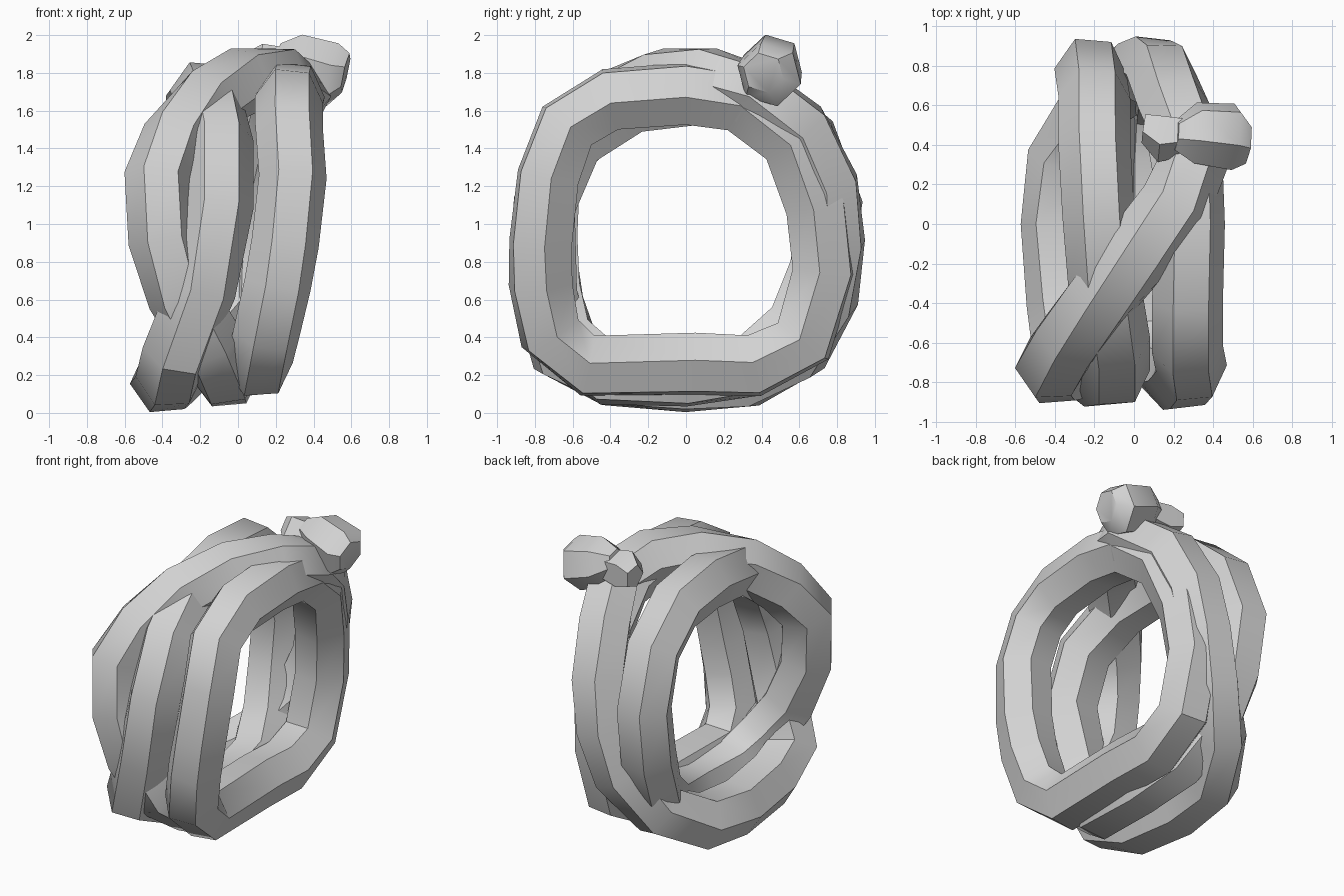
import bpy, bmesh, math
from mathutils import Vector

cube = bpy.data.objects.get("Cube")
if cube:
    bpy.data.objects.remove(cube, do_unlink=True)

mat = bpy.data.materials.new("plain grey")
mat.use_nodes = True
GREY = (0.65, 0.65, 0.65, 1)
mat.diffuse_color = GREY
mat.node_tree.nodes["Principled BSDF"].inputs["Base Color"].default_value = GREY


def bridge(bm, a, b):
    """Join two rings of vertices with quads."""
    for k in range(len(a)):
        j = (k + 1) % len(a)
        bm.faces.new((a[k], a[j], b[j], b[k]))


def finish(name, bm):
    bmesh.ops.recalc_face_normals(bm, faces=bm.faces)
    me = bpy.data.meshes.new(name)
    bm.to_mesh(me)
    bm.free()
    me.materials.append(mat)
    ob = bpy.data.objects.new(name, me)
    bpy.context.collection.objects.link(ob)
    bpy.ops.object.select_all(action='DESELECT')
    ob.select_set(True)
    bpy.context.view_layer.objects.active = ob
    bpy.ops.object.shade_smooth_by_angle(angle=math.radians(42))


def strand(name, path, radius, twist, sides=6):
    """Closed loop with a six-sided section, one flat side facing mostly outward."""
    bm = bmesh.new()
    pts = [Vector(p) for p in path]
    n = len(pts)
    rings = []
    for i, p in enumerate(pts):
        tangent = (pts[(i + 1) % n] - pts[i - 1]).normalized()
        out = Vector((0, p.y, p.z - 0.97))
        out = (out - tangent * out.dot(tangent)).normalized()
        side = tangent.cross(out)
        angles = (math.radians(twist) + math.tau * k / sides for k in range(sides))
        rings.append([bm.verts.new(p + radius * (math.cos(a) * out + math.sin(a) * side))
                      for a in angles])
    for i in range(n):
        bridge(bm, rings[i], rings[(i + 1) % n])
    finish(name, bm)


def nugget(name, stations, sides, turn):
    """Faceted knot: polygon sections of given radius along a short axis."""
    bm = bmesh.new()
    axis = (Vector(stations[-1][0]) - Vector(stations[0][0])).normalized()
    u = axis.cross(Vector((0, 1, 0))).normalized()
    v = axis.cross(u)
    rings = []
    for c, r in stations:
        rings.append([bm.verts.new(Vector(c) + r * (math.cos(a) * u + math.sin(a) * v))
                      for a in (turn + math.tau * k / sides for k in range(sides))])
    for a, b in zip(rings, rings[1:]):
        bridge(bm, a, b)
    bm.faces.new(rings[0])
    bm.faces.new(rings[-1])
    finish(name, bm)


# Single loop on the left
strand("left_loop", [
    (.27, -.63, 1.52), (.27, -.4, 1.66), (.28, 0, 1.69), (.27, .28, 1.65),
    (.22, .55, 1.45), (.16, .69, 1.1), (.13, .73, .75), (.12, .62, .38),
    (.11, .36, .25), (.11, .05, .26), (.11, -.52, .25), (.15, -.72, .42),
    (.21, -.77, .68), (.25, -.77, .9), (.29, -.73, 1.25)], 0.18, 36)

# Double loop: two turns, crossing over the top and inside itself below
strand("double_loop", [
    # first turn, over the top and down the back
    (-.19, -.75, .65), (-.1, -.75, 1.1), (-.1, -.6, 1.44), (-.15, -.3, 1.64),
    (-.18, .05, 1.69), (-.2, .4, 1.66), (-.2, .64, 1.45), (-.22, .77, 1.1),
    (-.21, .71, .75), (-.17, .58, .45),
    # inside along the bottom and up the front
    (-.1, .34, .25), (-.06, 0, .2), (-.07, -.42, .21), (-.15, -.63, .37),
    (-.3, -.71, .62), (-.4, -.74, .92), (-.42, -.72, 1.25), (-.33, -.58, 1.46),
    # diagonally over the top to the knot
    (-.17, -.38, 1.65), (.03, -.13, 1.76), (.21, .1, 1.77), (.31, .34, 1.69),
    # second turn, down the back and sagging sideways along the bottom
    (.2, .6, 1.5), (.14, .75, 1.2), (.08, .78, .9), (-.02, .74, .6),
    (-.2, .59, .33), (-.36, .32, .19), (-.39, 0, .17), (-.36, -.4, .2),
    (-.33, -.66, .32)], 0.183, 35)

# Knot and its cut end
nugget("knot", [((.21, .45, 1.88), .08), ((.31, .46, 1.85), .16),
                ((.5, .44, 1.79), .175), ((.57, .41, 1.8), .11)], 6, 0.25)
nugget("knot_end", [((.05, .49, 1.83), .08), ((.14, .44, 1.83), .13),
                    ((.32, .45, 1.84), .09)], 5, 0.3)
